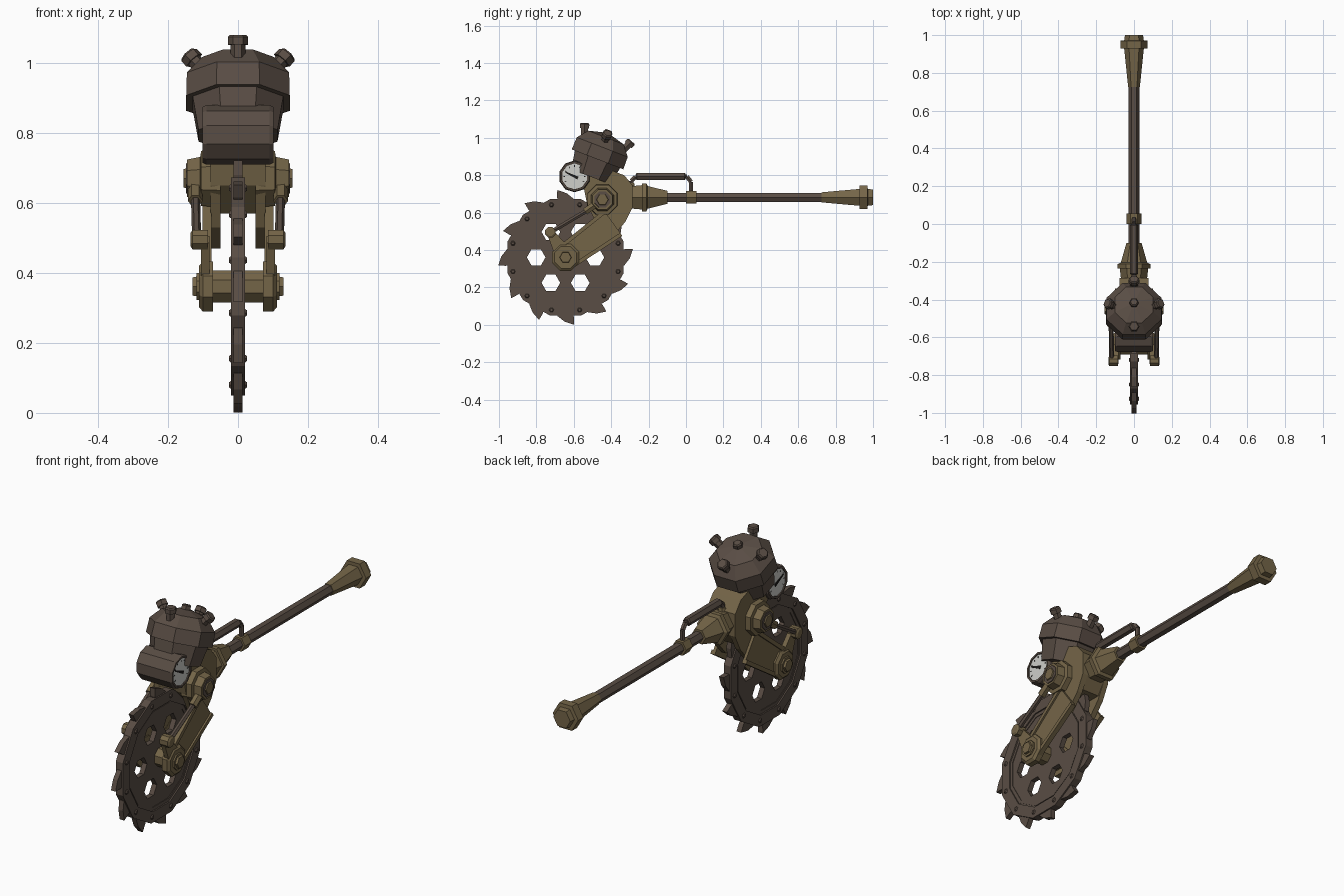
import bpy, bmesh
from math import sin, cos, pi, radians
from mathutils import Vector

if "Cube" in bpy.data.objects:
    bpy.data.objects.remove(bpy.data.objects["Cube"])


def material(name, rgb):
    m = bpy.data.materials.new(name)
    m.diffuse_color = (*rgb, 1)
    m.use_nodes = True
    m.node_tree.nodes["Principled BSDF"].inputs["Base Color"].default_value = m.diffuse_color
    return m


BROWN = material("dark_brown_iron", (0.100, 0.074, 0.058))
BRONZE = material("olive_bronze", (0.175, 0.130, 0.064))
PALE = material("pale_dial", (0.62, 0.62, 0.59))
BLACK = material("black_ink", (0.012, 0.011, 0.010))


def finish(name, bm, mat):
    bmesh.ops.recalc_face_normals(bm, faces=bm.faces)
    me = bpy.data.meshes.new(name)
    bm.to_mesh(me)
    bm.free()
    me.materials.append(mat)
    ob = bpy.data.objects.new(name, me)
    bpy.context.collection.objects.link(ob)
    return ob


def lathe(name, profile, origin, axis, n, mat, phase=0.0):
    """Rings of n points; profile is (distance along axis, radius)."""
    o, d = Vector(origin), Vector(axis).normalized()
    ref = Vector((1, 0, 0)) if abs(d.x) < 0.9 else Vector((0, 1, 0))
    u = (ref - d * ref.dot(d)).normalized()
    v = d.cross(u)
    bm = bmesh.new()
    rings = []
    for t, r in profile:
        ring = []
        for i in range(n):
            a = 2 * pi * i / n + radians(phase)
            ring.append(bm.verts.new(o + d * t + (u * cos(a) + v * sin(a)) * r))
        rings.append(ring)
    for a, b in zip(rings, rings[1:]):
        for i in range(n):
            j = (i + 1) % n
            bm.faces.new((a[i], a[j], b[j], b[i]))
    bm.faces.new(rings[0])
    bm.faces.new(rings[-1])
    return finish(name, bm, mat)


def rod(name, a, b, r, mat, n=6):
    a, b = Vector(a), Vector(b)
    return lathe(name, [(0, r), ((b - a).length, r)], a, b - a, n, mat)


def prism(name, loops, x0, x1, mat):
    """Side profile in (y, z), with further loops as holes, extruded along x."""
    bm = bmesh.new()
    edges = []
    for loop in loops:
        vs = [bm.verts.new((x0, y, z)) for y, z in loop]
        edges += [bm.edges.new((vs[i - 1], vs[i])) for i in range(len(vs))]
    bmesh.ops.triangle_fill(bm, use_beauty=True, edges=edges, normal=(1, 0, 0))
    ext = bmesh.ops.extrude_face_region(bm, geom=bm.faces[:])
    moved = [g for g in ext["geom"] if isinstance(g, bmesh.types.BMVert)]
    bmesh.ops.translate(bm, verts=moved, vec=(x1 - x0, 0, 0))
    return finish(name, bm, mat)


def polar(c, r, deg):
    return (c[0] + r * cos(radians(deg)), c[1] + r * sin(radians(deg)))


def ngon(c, r, n, phase=0):
    return [polar(c, r, phase + 360 * i / n) for i in range(n)]


def bar(a, wa, b, wb):
    """Tapered strip between two (y, z) points."""
    a, b = Vector(a), Vector(b)
    d = (b - a).normalized()
    p = Vector((-d.y, d.x))
    return [tuple(q) for q in (a + p * wa, b + p * wb, b - p * wb, a - p * wa)]


# Saw blade: pierced web, thicker rim, hooked teeth, rim rivets
C = (-0.644, 0.361)
holes = [ngon(polar(C, 0.157, 60 * k), 0.05, 6) for k in range(6)]
prism("blade_web", [ngon(C, 0.272, 12, 15)] + holes, -0.013, 0.013, BROWN)
prism("blade_rim", [ngon(C, 0.322, 12, 15), ngon(C, 0.265, 12, 15)], -0.02, 0.02, BROWN)
prism("blade_inner_ring", [ngon(C, 0.258, 12, 15), ngon(C, 0.245, 12, 15)], -0.016, 0.016, BROWN)
for k in range(12):
    a = 7 + 30 * k
    tooth = [polar(C, 0.29, a - 15), polar(C, 0.316, a - 15), polar(C, 0.343, a - 8),
             polar(C, 0.363, a), polar(C, 0.322, a + 1), polar(C, 0.29, a)]
    prism(f"blade_tooth_{k}", [tooth], -0.013, 0.013, BROWN)
    y, z = polar(C, 0.291, a + 8)
    lathe(f"rim_rivet_{k}", [(-0.026, 0.008), (-0.02, 0.013), (0.02, 0.013), (0.026, 0.008)],
          (0, y, z), (1, 0, 0), 6, BROWN)

# Axle through the blade
lathe("axle", [(-0.08, 0.05), (0.08, 0.05)], (0, *C), (1, 0, 0), 8, BRONZE, 22.5)

# Head block: two cheeks around the blade slot and a solid upper core
P = (-0.447, 0.67)
cheek = [(-0.55, 0.75), (-0.515, 0.87), (-0.33, 0.80), (-0.285, 0.745), (-0.285, 0.63),
         (-0.325, 0.55), (-0.395, 0.47), (-0.475, 0.53), (-0.53, 0.65)]
core = [(-0.55, 0.75), (-0.515, 0.87), (-0.33, 0.80), (-0.285, 0.745), (-0.285, 0.63),
        (-0.325, 0.57), (-0.45, 0.57), (-0.53, 0.65)]
prism("head_core", [core], -0.052, 0.052, BRONZE)

# Parts repeated on both sides
LUG, TOP = (-0.725, 0.495), (-0.487, 0.637)
FOOT = (-0.39, 0.545)
for s, side in ((-1, "left"), (1, "right")):
    ax = (s, 0, 0)
    prism(f"{side}_head_cheek", [cheek], s * 0.05, s * 0.078, BRONZE)
    # Head pivot boss with nut
    lathe(f"{side}_pivot_boss", [(0.05, 0.09), (0.105, 0.085), (0.108, 0.066), (0.145, 0.058)],
          (0, *P), ax, 8, BRONZE, 22.5)
    lathe(f"{side}_pivot_ring", [(0.14, 0.048), (0.149, 0.046)], (0, *P), ax, 8, BROWN, 22.5)
    lathe(f"{side}_pivot_nut", [(0.145, 0.034), (0.155, 0.03)], (0, *P), ax, 6, BRONZE)
    # Fork arm with raised edge rails
    arm = bar(C, 0.06, FOOT, 0.075)
    prism(f"{side}_fork_arm", [arm], s * 0.077, s * 0.092, BRONZE)
    for i, (p, q) in enumerate(((arm[0], arm[1]), (arm[3], arm[2]))):
        prism(f"{side}_arm_rail_{i}", [bar(p, 0.01, q, 0.01)], s * 0.076, s * 0.101, BRONZE)
    # Hub plate and axle nut
    lathe(f"{side}_hub_plate", [(0.072, 0.078), (0.1, 0.078), (0.111, 0.064)],
          (0, *C), ax, 8, BRONZE, 22.5)
    lathe(f"{side}_hub_ring", [(0.1, 0.042), (0.119, 0.042)], (0, *C), ax, 8, BRONZE, 22.5)
    lathe(f"{side}_hub_nut", [(0.11, 0.034), (0.13, 0.03)], (0, *C), ax, 6, BRONZE)
    # Crank link, lug and push rod
    prism(f"{side}_crank_link", [bar(C, 0.05, LUG, 0.02)], s * 0.082, s * 0.105, BRONZE)
    lathe(f"{side}_crank_lug", [(0.085, 0.03), (0.13, 0.03), (0.136, 0.02)],
          (0, *LUG), ax, 8, BRONZE, 22.5)
    rod(f"{side}_push_rod", (s * 0.118, *LUG), (s * 0.122, *TOP), 0.013, BROWN)
    mid = Vector(LUG).lerp(Vector(TOP), 0.78)
    rod(f"{side}_rod_sleeve", (s * 0.122, *mid), (s * 0.122, *P), 0.021, BRONZE)
    # Dial face, ticks and needle on the gauge end
    G = (-0.596, 0.794)
    lathe(f"{side}_dial", [(0.08, 0.069), (0.096, 0.069)], (0, *G), ax, 10, PALE, 18)
    for k in range(9):
        a = -30 + 30 * k
        prism(f"{side}_dial_tick_{k}", [bar(polar(G, 0.05, a), 0.002, polar(G, 0.06, a), 0.002)],
              s * 0.095, s * 0.097, BLACK)
    prism(f"{side}_needle", [bar((-0.645, 0.817), 0.003, (-0.578, 0.785), 0.008)],
          s * 0.095, s * 0.099, BLACK)

# Gauge drum with rims left proud of the dials
lathe("gauge_drum", [(-0.09, 0.07), (-0.101, 0.07), (-0.101, 0.08), (-0.09, 0.085),
                     (0.09, 0.085), (0.101, 0.08), (0.101, 0.07), (0.09, 0.07)],
      (0, *G), (1, 0, 0), 10, BROWN, 18)

# Tilted pressure tank with overhanging lid
UP = Vector((0, 0.36, 0.933))
OUT = Vector((0, 0.933, -0.36))
A = Vector((0, -0.473, 0.885))
lathe("tank", [(-0.1, 0.122), (0, 0.140), (0, 0.160), (0.07, 0.158), (0.125, 0.11), (0.145, 0.03)],
      A, UP, 8, BROWN, 22.5)
X = Vector((1, 0, 0))
for name, out, splay in (("front", -OUT, 0.35), ("back", OUT, 0.4),
                         ("left", -X, 0.85), ("right", X, 0.85)):
    lathe(f"{name}_tank_plug", [(-0.06, 0.021), (0, 0.021), (0, 0.029), (0.022, 0.029), (0.028, 0.023)],
          A + UP * 0.13 + out * 0.125, UP + out * splay, 6, BROWN)
lathe("centre_tank_plug", [(0, 0.024), (0.025, 0.024), (0.03, 0.018)], A + UP * 0.138, UP, 6, BROWN)

# Neck, shaft, collar and flared pommel along y
Y, S = (0, 1, 0), (0, 0, 0.682)
lathe("neck", [(-0.36, 0.066), (-0.3, 0.068), (-0.235, 0.075), (-0.235, 0.087), (-0.212, 0.087),
               (-0.205, 0.07), (-0.1, 0.04)], S, Y, 6, BRONZE)
lathe("shaft", [(-0.12, 0.028), (0.75, 0.028)], S, Y, 6, BROWN)
lathe("shaft_collar", [(0, 0.039), (0.055, 0.039)], S, Y, 6, BRONZE)
lathe("pommel", [(0.725, 0.031), (0.928, 0.052), (0.928, 0.072), (0.97, 0.072), (0.972, 0.052),
                 (1.0, 0.048)], S, Y, 6, BRONZE)

# Carrying handle: bent pipe with thick grip
path = [(0.027, 0.70), (0.027, 0.765), (0.005, 0.793), (-0.27, 0.793), (-0.293, 0.77), (-0.293, 0.73)]
for i, (p, q) in enumerate(zip(path, path[1:])):
    rod(f"handle_pipe_{i}", (0, *p), (0, *q), 0.013, BROWN)
lathe("handle_grip", [(-0.268, 0.016), (-0.262, 0.022), (-0.008, 0.022), (-0.002, 0.016)],
      (0, 0, 0.793), Y, 6, BROWN)
lathe("handle_foot", [(0, 0.026), (0.035, 0.018)], (0, -0.293, 0.725), (0, 0, 1), 6, BRONZE)
